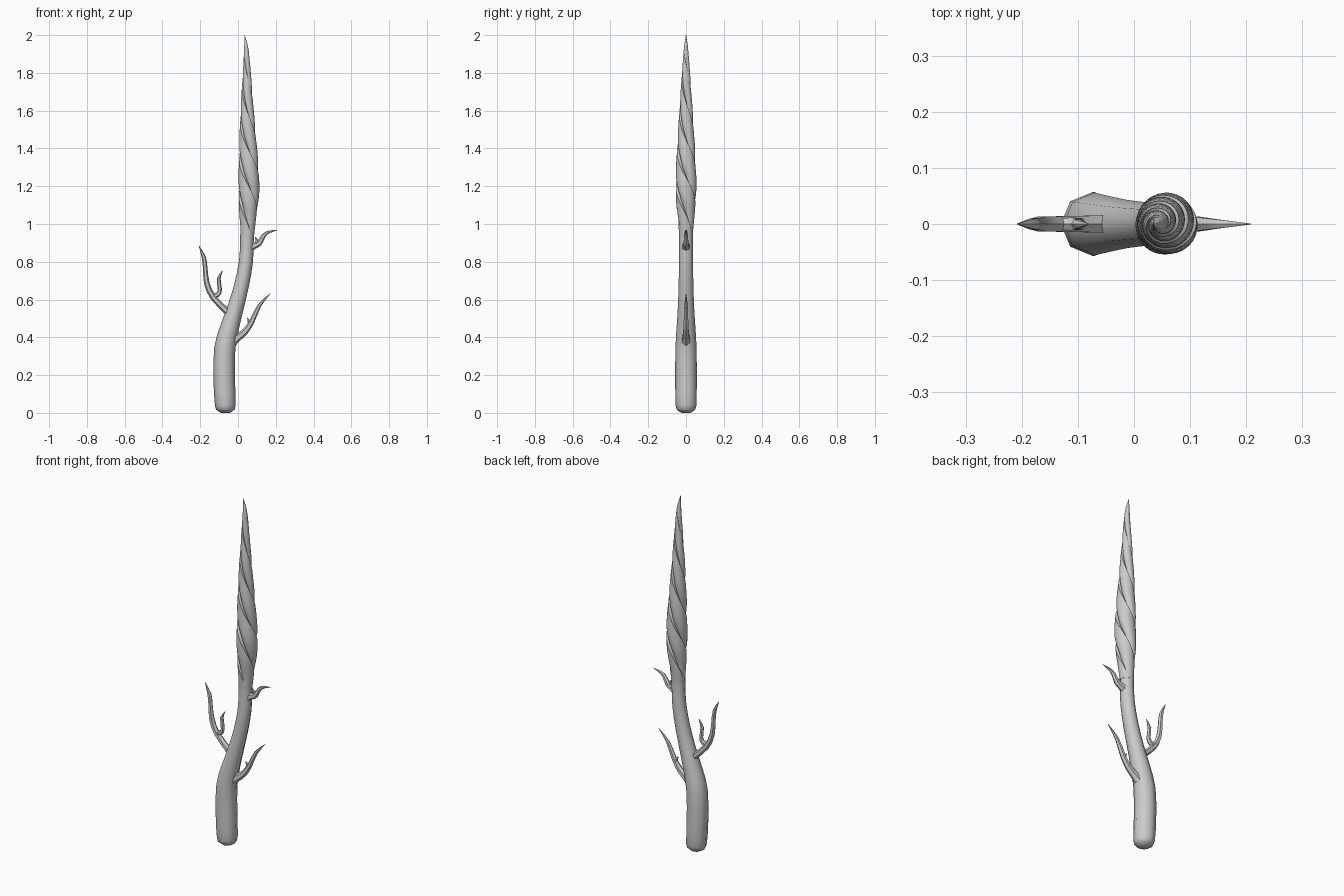
import bpy, bmesh, math
from mathutils import Vector

if "Cube" in bpy.data.objects:
    bpy.data.objects.remove(bpy.data.objects["Cube"])

def make_object(name, rings, angle=50):
    """Skin a list of vertex rings and cap both ends."""
    bm = bmesh.new()
    vs = [[bm.verts.new(p) for p in ring] for ring in rings]
    n = len(vs[0])
    for a, b in zip(vs, vs[1:]):
        for i in range(n):
            j = (i + 1) % n
            bm.faces.new((a[i], a[j], b[j], b[i]))
    bm.faces.new(vs[0][::-1])
    bm.faces.new(vs[-1])
    bmesh.ops.recalc_face_normals(bm, faces=bm.faces[:])
    me = bpy.data.meshes.new(name)
    bm.to_mesh(me)
    bm.free()
    ob = bpy.data.objects.new(name, me)
    bpy.context.collection.objects.link(ob)
    bpy.ops.object.select_all(action='DESELECT')
    ob.select_set(True)
    bpy.context.view_layer.objects.active = ob
    bpy.ops.object.shade_smooth_by_angle(angle=math.radians(angle))
    return ob

def smooth(pts, steps):
    """Catmull-Rom refinement of (x, z, radius) points."""
    v = [Vector(p) for p in pts]
    v = [2 * v[0] - v[1]] + v + [2 * v[-1] - v[-2]]
    out = []
    for i in range(1, len(v) - 2):
        p0, p1, p2, p3 = v[i - 1:i + 3]
        for k in range(steps):
            t = k / steps
            out.append(0.5 * (2 * p1 + (p2 - p0) * t + (2 * p0 - 5 * p1 + 4 * p2 - p3) * t * t
                              + (3 * p1 - p0 - 3 * p2 + p3) * t ** 3))
    return out + [v[-2]]

def tube(name, pts, sides, steps=2):
    """Tapered tube in the y = 0 plane, rings square to the path."""
    path = smooth(pts, steps)
    rings = []
    for i, p in enumerate(path):
        a, b = path[max(i - 1, 0)], path[min(i + 1, len(path) - 1)]
        t = Vector((b.x - a.x, 0, b.y - a.y)).normalized()
        side = Vector((t.z, 0, -t.x))
        r = max(p.z, 0.0008)
        rings.append([Vector((p.x, 0, p.y)) + r * (side * math.cos(w) + Vector((0, 1, 0)) * math.sin(w))
                      for w in (2 * math.pi * k / sides for k in range(sides))])
    return make_object(name, rings)

# Trunk with rounded foot
foot = [(-0.066, 0.0, 0.022), (-0.066, 0.012, 0.042), (-0.067, 0.04, 0.055)]
tube("trunk", foot + [(-0.073, 0.18, 0.057), (-0.070, 0.34, 0.056), (-0.045, 0.45, 0.050),
     (-0.012, 0.56, 0.043), (0.020, 0.68, 0.039), (0.042, 0.80, 0.037),
     (0.047, 0.90, 0.036), (0.050, 1.0, 0.037), (0.054, 1.12, 0.035)], 8)

# Twisted head: three overlapping strands wound into a tapering spike
lobe = [0.0, 0.55, 0.85, 0.97, 1.0, 0.98, 0.93, 0.88]
path = smooth([(0.049, 0.93, 0.035), (0.052, 1.02, 0.043), (0.056, 1.12, 0.053), (0.058, 1.22, 0.056),
               (0.056, 1.32, 0.052), (0.053, 1.42, 0.047), (0.050, 1.53, 0.040), (0.048, 1.64, 0.033),
               (0.047, 1.75, 0.025), (0.046, 1.86, 0.017), (0.043, 1.94, 0.010), (0.034, 2.0, 0.0008)], 6)
rings = []
for p in path:
    z = p.y
    depth = 0.30 * min(1, max(0, (z - 0.94) / 0.14)) * min(1, max(0, (1.96 - z) / 0.25))
    ring = []
    for k in range(24):
        # crowd the last gap of each lobe so the overlap reads as a sharp step
        w = (k // 8 + (k % 8) / 7 * 0.95) * 2 * math.pi / 3 - 10.5 * (z - 1.0) + 0.6
        r = p.z * (1 - depth * (1 - lobe[k % 8]))
        ring.append((p.x + r * math.cos(w), r * math.sin(w), z))
    rings.append(ring)
make_object("twisted_head", rings, 35)

# Branches and their twigs
branches = {
    "left_branch": [(-0.015, 0.50, 0.024), (-0.055, 0.535, 0.018), (-0.13, 0.61, 0.016), (-0.165, 0.685, 0.015),
                    (-0.174, 0.77, 0.012), (-0.181, 0.825, 0.011), (-0.208, 0.887, 0.001)],
    "left_twig": [(-0.136, 0.615, 0.012), (-0.108, 0.626, 0.013), (-0.096, 0.652, 0.011),
                  (-0.102, 0.71, 0.010), (-0.081, 0.755, 0.001)],
    "lower_right_branch": [(-0.05, 0.36, 0.034), (-0.012, 0.392, 0.023), (0.037, 0.43, 0.017),
                           (0.074, 0.485, 0.014), (0.114, 0.57, 0.010), (0.172, 0.633, 0.001)],
    "lower_right_twig": [(0.062, 0.46, 0.009), (0.058, 0.485, 0.007), (0.048, 0.505, 0.001)],
    "upper_right_branch": [(0.05, 0.87, 0.030), (0.085, 0.885, 0.018), (0.112, 0.898, 0.015),
                           (0.137, 0.94, 0.011), (0.165, 0.958, 0.007), (0.208, 0.968, 0.001)],
    "upper_right_twig": [(0.10, 0.895, 0.009), (0.099, 0.915, 0.007), (0.09, 0.932, 0.001)],
}
for name, pts in branches.items():
    tube(name, pts, 6)
